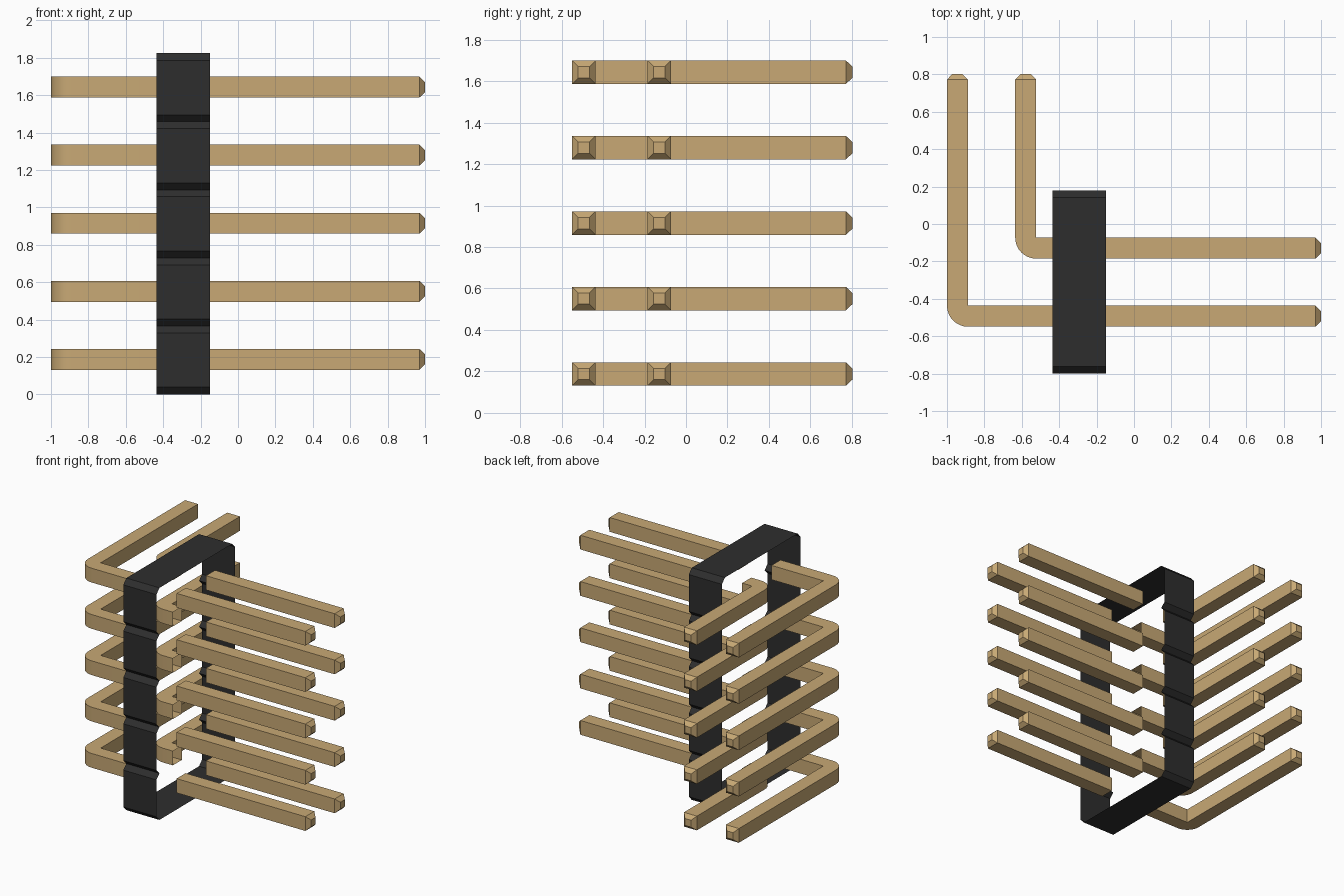
import bpy, bmesh, math

cube = bpy.data.objects.get("Cube")
if cube:
    bpy.data.objects.remove(cube, do_unlink=True)


def material(name, rgb):
    m = bpy.data.materials.new(name)
    m.use_nodes = True
    m.diffuse_color = (*rgb, 1)
    m.node_tree.nodes["Principled BSDF"].inputs["Base Color"].default_value = (*rgb, 1)
    return m


BRASS = material("brass", (0.578, 0.396, 0.178))
BLACK = material("black_plastic", (0.027, 0.027, 0.027))

PITCH = 0.364            # spacing of pins and housing segments
W = 0.112                # pin thickness
H = W / 2
TIP, TIP_H = 0.03, 0.027 # taper length and half size at the tip
X0, X1 = -0.437, -0.149  # housing ends
YC = -0.311              # housing centre line


def add_object(name, bm, mat, smooth=False):
    bmesh.ops.remove_doubles(bm, verts=bm.verts, dist=0.0001)
    bmesh.ops.recalc_face_normals(bm, faces=bm.faces)
    me = bpy.data.meshes.new(name)
    bm.to_mesh(me)
    bm.free()
    me.materials.append(mat)
    if smooth:
        me.shade_smooth()
        me.set_sharp_from_angle(angle=math.radians(25))
    ob = bpy.data.objects.new(name, me)
    bpy.context.collection.objects.link(ob)
    return ob


def loft_pin(name, sections, z):
    """Sections are (inner xy, outer xy, half height); the last one is capped."""
    bm = bmesh.new()
    loops = [[bm.verts.new((*p, z + s)) for p, s in ((a, h), (b, h), (b, -h), (a, -h))]
             for a, b, h in sections]
    for l0, l1 in zip(loops, loops[1:]):
        for i in range(4):
            j = (i + 1) % 4
            bm.faces.new((l0[i], l0[j], l1[j], l1[i]))
    bm.faces.new(loops[-1])
    add_object(name, bm, BRASS, smooth=True)


def straight_pin(name, y, z):
    loft_pin(name, [((x, y + h), (x, y - h), h)
                    for x, h in ((X1, H), (1 - TIP, H), (1, TIP_H))], z)


def bent_pin(name, x, y, z):
    ix, iy = x + H, y + H    # sharp inside corner, centre of the outer bend
    sections = [((X0, iy), (X0, y - H), H)]
    for k in range(9):
        a = math.radians(270 - 90 * k / 8)
        sections.append(((ix, iy), (ix + W * math.cos(a), iy + W * math.sin(a)), H))
    for ey, h in ((0.802 - TIP, H), (0.802, TIP_H)):
        sections.append(((x + h, ey), (x - h, ey), h))
    loft_pin(name, sections, z)


# Housing: open sleeve with a notched side profile
N, HALF, INSET = 5, 0.489, 0.037
side = []
for i in range(N):
    z = i * PITCH + 0.002
    side += [(HALF - INSET, z), (HALF, z + 0.037), (HALF, z + PITCH - 0.037)]
side.append((HALF - INSET, N * PITCH + 0.004))
side[0] = (HALF - INSET, 0.0)
profile = [(YC - d, z) for d, z in side] + [(YC + d, z) for d, z in reversed(side)]

bm = bmesh.new()
ends = [[bm.verts.new((x, y, z)) for y, z in profile] for x in (X0, X1)]
for i in range(len(profile)):
    j = (i + 1) % len(profile)
    bm.faces.new((ends[0][i], ends[0][j], ends[1][j], ends[1][i]))
add_object("housing", bm, BLACK)

# Two columns of five pins: straight contacts and bent tails
for i in range(N):
    z = 0.187 + PITCH * i
    for label, x, y in (("front", -1 + H, -0.493), ("back", -0.579, -0.129)):
        straight_pin(f"{label}_contact_{i + 1}", y, z)
        bent_pin(f"{label}_tail_{i + 1}", x, y, z)
